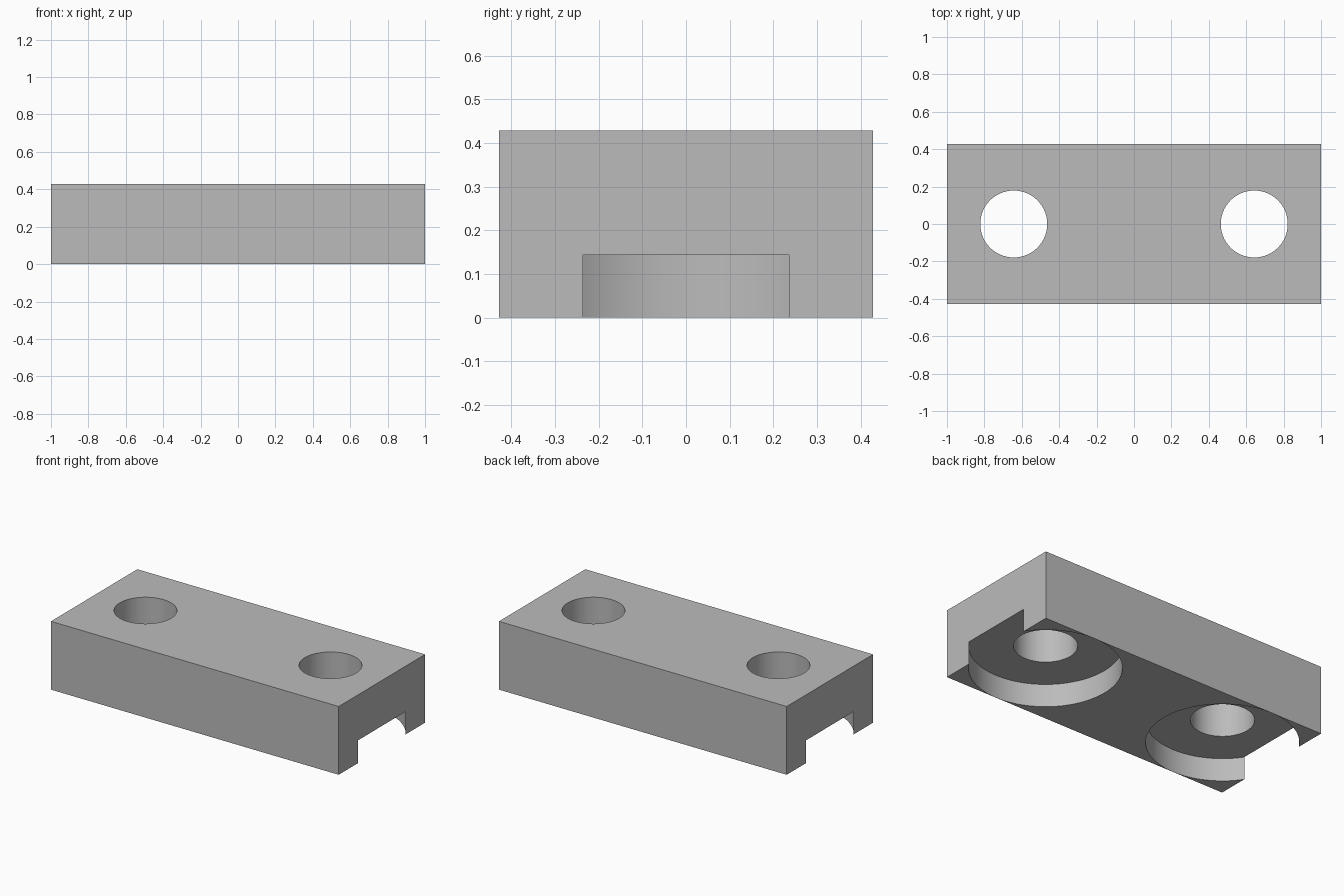
import bpy

old = bpy.data.objects.get("Cube")
if old:
    bpy.data.objects.remove(old, do_unlink=True)

LENGTH, WIDTH, HEIGHT = 2.0, 0.857, 0.429
HOLE_X, HOLE_R = 0.643, 0.179
RECESS_R, RECESS_DEPTH = 0.428, 0.143

# Single plain grey material
grey = bpy.data.materials.new("plain_grey")
grey.use_nodes = True
colour = (0.5, 0.5, 0.5, 1)
grey.diffuse_color = colour
grey.node_tree.nodes["Principled BSDF"].inputs["Base Color"].default_value = colour

# Rectangular block
bpy.ops.mesh.primitive_cube_add(size=1, location=(0, 0, HEIGHT / 2))
block = bpy.context.object
block.name = "mounting_block"
block.scale = (LENGTH, WIDTH, HEIGHT)
bpy.ops.object.transform_apply(location=True, rotation=False, scale=True)
block.data.materials.append(grey)


def drill(name, x, radius, bottom, top):
    """Cut a vertical round hole through the block between two heights."""
    bpy.ops.mesh.primitive_cylinder_add(
        vertices=96, radius=radius, depth=top - bottom,
        location=(x, 0, (top + bottom) / 2))
    cutter = bpy.context.object
    cutter.name = name
    cutter.hide_render = True
    cutter.data.materials.append(grey)
    cut = block.modifiers.new(name, "BOOLEAN")
    cut.operation = "DIFFERENCE"
    cut.solver = "EXACT"
    cut.object = cutter
    bpy.ops.object.select_all(action="DESELECT")
    block.select_set(True)
    bpy.context.view_layer.objects.active = block
    bpy.ops.object.modifier_apply(modifier=cut.name)
    bpy.data.objects.remove(cutter, do_unlink=True)


# Wide recesses underneath, open at the ends, and through holes
for side, label in ((-1, "right"), (1, "left")):
    drill(label + "_recess_cutter", side * HOLE_X, RECESS_R, -0.1, RECESS_DEPTH)
    drill(label + "_hole_cutter", side * HOLE_X, HOLE_R, -0.1, HEIGHT + 0.1)

bpy.ops.object.shade_smooth_by_angle()
